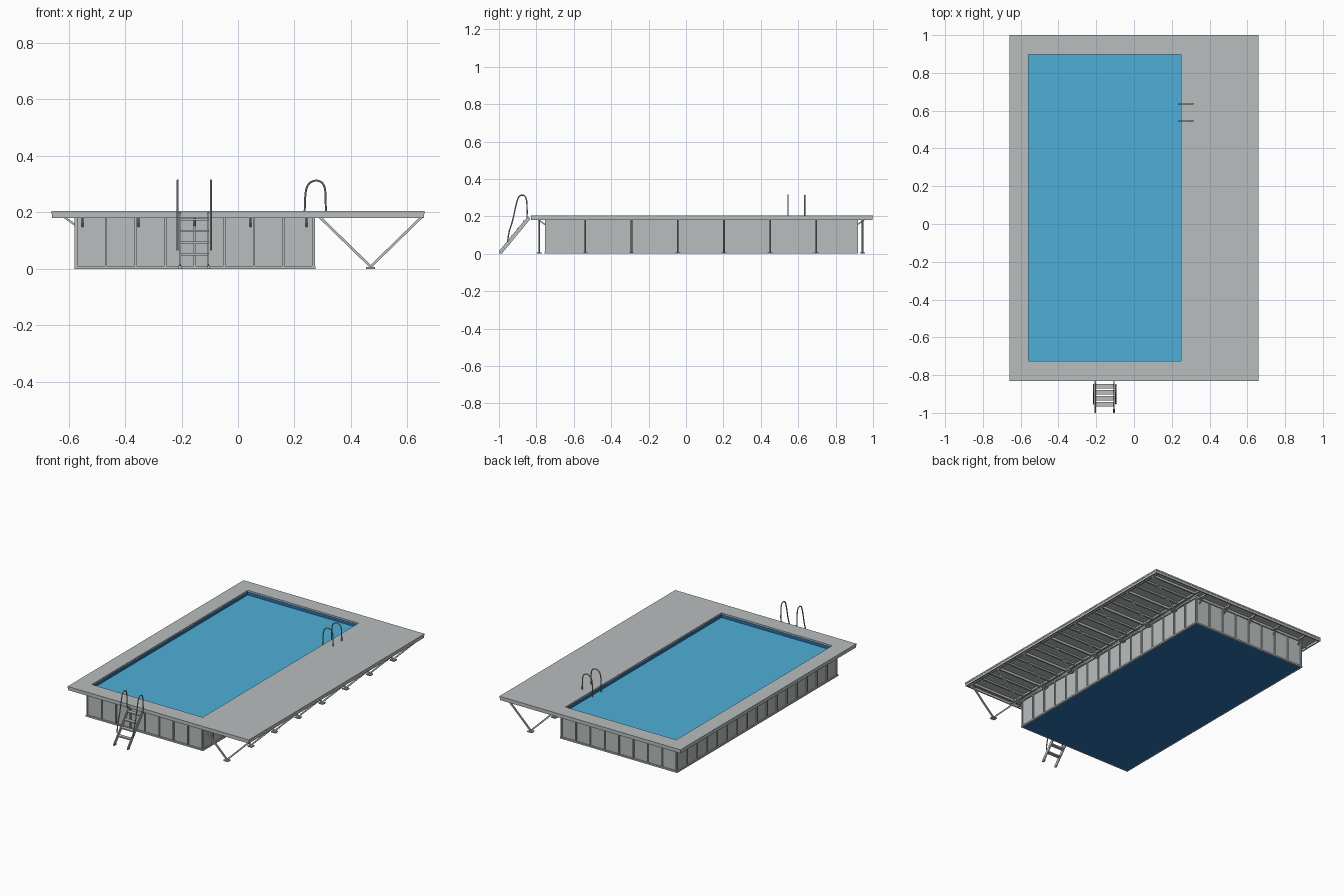
import bpy, bmesh
from mathutils import Vector, Matrix

cube = bpy.data.objects.get("Cube")
if cube:
    bpy.data.objects.remove(cube, do_unlink=True)


def material(name, rgb):
    m = bpy.data.materials.new(name)
    m.use_nodes = True
    m.diffuse_color = (*rgb, 1)
    m.node_tree.nodes["Principled BSDF"].inputs["Base Color"].default_value = (*rgb, 1)
    return m


GREY = material("deck grey", (0.49, 0.515, 0.52))
STEEL = material("rail steel", (0.42, 0.43, 0.43))
WATER = material("water blue", (0.078, 0.43, 0.68))
LINER = material("liner blue", (0.025, 0.165, 0.43))


def finish(name, bm, mat):
    bmesh.ops.recalc_face_normals(bm, faces=bm.faces)
    me = bpy.data.meshes.new(name)
    bm.to_mesh(me)
    bm.free()
    me.materials.append(mat)
    ob = bpy.data.objects.new(name, me)
    bpy.context.collection.objects.link(ob)


def box(bm, x0, x1, y0, y1, z0, z1):
    mat = Matrix.Translation(((x0 + x1) / 2, (y0 + y1) / 2, (z0 + z1) / 2))
    bmesh.ops.create_cube(bm, size=1, matrix=mat @ Matrix.Diagonal((x1 - x0, y1 - y0, z1 - z0, 1)))


def bar(bm, p, q, w, h):
    """Rectangular bar from p to q."""
    p, q = Vector(p), Vector(q)
    d = q - p
    rot = d.to_track_quat('Y', 'Z').to_matrix().to_4x4()
    bmesh.ops.create_cube(bm, size=1, matrix=Matrix.Translation((p + q) / 2) @ rot
                          @ Matrix.Diagonal((w, d.length, h, 1)))


def ring(name, outer, inner, z0, z1, mat):
    """Rectangular frame; outer and inner are (x0, x1, y0, y1)."""
    bm = bmesh.new()
    loops = [[bm.verts.new((r[i], r[j], z0)) for i, j in ((0, 2), (1, 2), (1, 3), (0, 3))]
             for r in (outer, inner)]
    a, b = loops
    faces = [bm.faces.new((a[i], a[(i + 1) % 4], b[(i + 1) % 4], b[i])) for i in range(4)]
    res = bmesh.ops.extrude_face_region(bm, geom=faces, use_keep_orig=True)
    top = [v for v in res["geom"] if isinstance(v, bmesh.types.BMVert)]
    bmesh.ops.translate(bm, verts=top, vec=(0, 0, z1 - z0))
    finish(name, bm, mat)


def grow(r, d):
    return (r[0] - d, r[1] + d, r[2] - d, r[3] + d)


def tube(name, points, radius, mat):
    cu = bpy.data.curves.new(name, 'CURVE')
    cu.dimensions = '3D'
    cu.bevel_depth = radius
    cu.bevel_resolution = 2
    cu.use_fill_caps = True
    sp = cu.splines.new('NURBS')
    sp.points.add(len(points) - 1)
    for pt, co in zip(sp.points, points):
        pt.co = (*co, 1)
    sp.order_u = 3
    sp.use_endpoint_u = True
    sp.resolution_u = 6
    cu.materials.append(mat)
    ob = bpy.data.objects.new(name, cu)
    bpy.context.collection.objects.link(ob)
    bpy.ops.object.select_all(action='DESELECT')
    ob.select_set(True)
    bpy.context.view_layer.objects.active = ob
    bpy.ops.object.convert(target='MESH')
    bpy.ops.object.shade_smooth_by_angle()


DECK = (-0.66, 0.66, -0.83, 1.0)
OPEN = (-0.558, 0.25, -0.725, 0.898)
WALL = (-0.572, 0.266, -0.748, 0.912)
X0, X1, Y0, Y1 = WALL

# Deck slab and edge board
ring("deck_top", DECK, OPEN, 0.195, 0.205, GREY)
ring("deck_edge", grow(DECK, -0.002), grow(DECK, -0.01), 0.18, 0.195, GREY)

# Pool shell, liner, floor and water
ring("pool_wall", WALL, grow(OPEN, 0.004), 0.002, 0.195, GREY)
ring("pool_liner", grow(OPEN, 0.004), OPEN, 0.002, 0.194, LINER)
bm = bmesh.new()
box(bm, X0, X1, Y0, Y1, 0, 0.004)
finish("pool_floor", bm, LINER)
bm = bmesh.new()
box(bm, *OPEN, 0.167, 0.174)
finish("water", bm, WATER)

# Wall rails and ribs
ring("bottom_rail", grow(WALL, 0.008), WALL, 0, 0.01, GREY)
ring("top_rail", grow(WALL, 0.008), WALL, 0.18, 0.195, GREY)
bm = bmesh.new()
for i in range(9):
    x = X0 + i * (X1 - X0) / 8
    for y0, y1 in ((Y0 - 0.007, Y0), (Y1, Y1 + 0.007)):
        box(bm, x - 0.004, x + 0.004, y0, y1, 0.01, 0.18)
for i in range(17):
    y = Y0 + i * (Y1 - Y0) / 16
    for x0, x1 in ((X0 - 0.007, X0), (X1, X1 + 0.007)):
        box(bm, x0, x1, y - 0.004, y + 0.004, 0.01, 0.18)
finish("wall_ribs", bm, GREY)

# Struts under the narrow overhangs
bm = bmesh.new()
for i in range(5):
    x = -0.55 + i * 0.198
    for y, s in ((Y0, -1), (Y1, 1)):
        bar(bm, (x, y, 0.152), (x, y + s * 0.05, 0.188), 0.007, 0.007)
        box(bm, x - 0.004, x + 0.004, min(y, y + s * 0.075), max(y, y + s * 0.075), 0.185, 0.195)
for i in range(9):
    y = -0.71 + i * 0.198
    bar(bm, (X0, y, 0.152), (X0 - 0.05, y, 0.188), 0.007, 0.007)
    box(bm, X0 - 0.075, X0, y - 0.004, y + 0.004, 0.185, 0.195)
finish("overhang_struts", bm, GREY)

# V frames under the wide side of the deck
frames = bmesh.new()
feet = bmesh.new()
for i in range(8):
    y = -0.785 + i * 0.247
    for x in (0.29, 0.65):
        bar(frames, (0.47, y, 0.008), (x, y, 0.183), 0.009, 0.009)
    box(frames, 0.275, 0.65, y - 0.005, y + 0.005, 0.18, 0.195)
    box(feet, 0.454, 0.486, y - 0.014, y + 0.014, 0, 0.007)
finish("v_frames", frames, GREY)
finish("frame_feet", feet, GREY)

# Deck joists and long beams
bm = bmesh.new()
for i in range(7):
    for k in (1, 2):
        y = -0.785 + (i + k / 3) * 0.247
        box(bm, 0.275, 0.65, y - 0.006, y + 0.006, 0.185, 0.195)
for x in (0.30, 0.635):
    box(bm, x - 0.005, x + 0.005, -0.82, 0.99, 0.183, 0.195)
finish("deck_joists", bm, GREY)

# Entry ladder: sloping sides, feet and treads
sides = bmesh.new()
treads = bmesh.new()
for x in (-0.205, -0.105):
    bar(sides, (x, -0.99, 0.01), (x, -0.838, 0.194), 0.006, 0.02)
    box(sides, x - 0.005, x + 0.005, -1.0, -0.98, 0, 0.012)
for i in range(4):
    y, z = -0.955 + i * 0.032, 0.052 + i * 0.041
    box(treads, -0.203, -0.107, y - 0.012, y + 0.012, z - 0.004, z + 0.004)
finish("ladder_sides", sides, GREY)
finish("ladder_treads", treads, GREY)

# Ladder handrails
rail = [(-0.953, 0.065), (-0.95, 0.11), (-0.925, 0.18), (-0.912, 0.25), (-0.895, 0.312),
        (-0.86, 0.315), (-0.848, 0.27), (-0.85, 0.19)]
for name, x in (("right_handrail", -0.214), ("left_handrail", -0.096)):
    tube(name, [(x, y, z) for y, z in rail], 0.0035, STEEL)

# Poolside grab rails
arch = [(0.236, 0.165), (0.236, 0.24), (0.243, 0.3), (0.278, 0.317),
        (0.308, 0.3), (0.311, 0.24), (0.311, 0.2)]
for name, y in (("front_grab_rail", 0.545), ("back_grab_rail", 0.635)):
    tube(name, [(x, y, z) for x, z in arch], 0.0035, STEEL)
